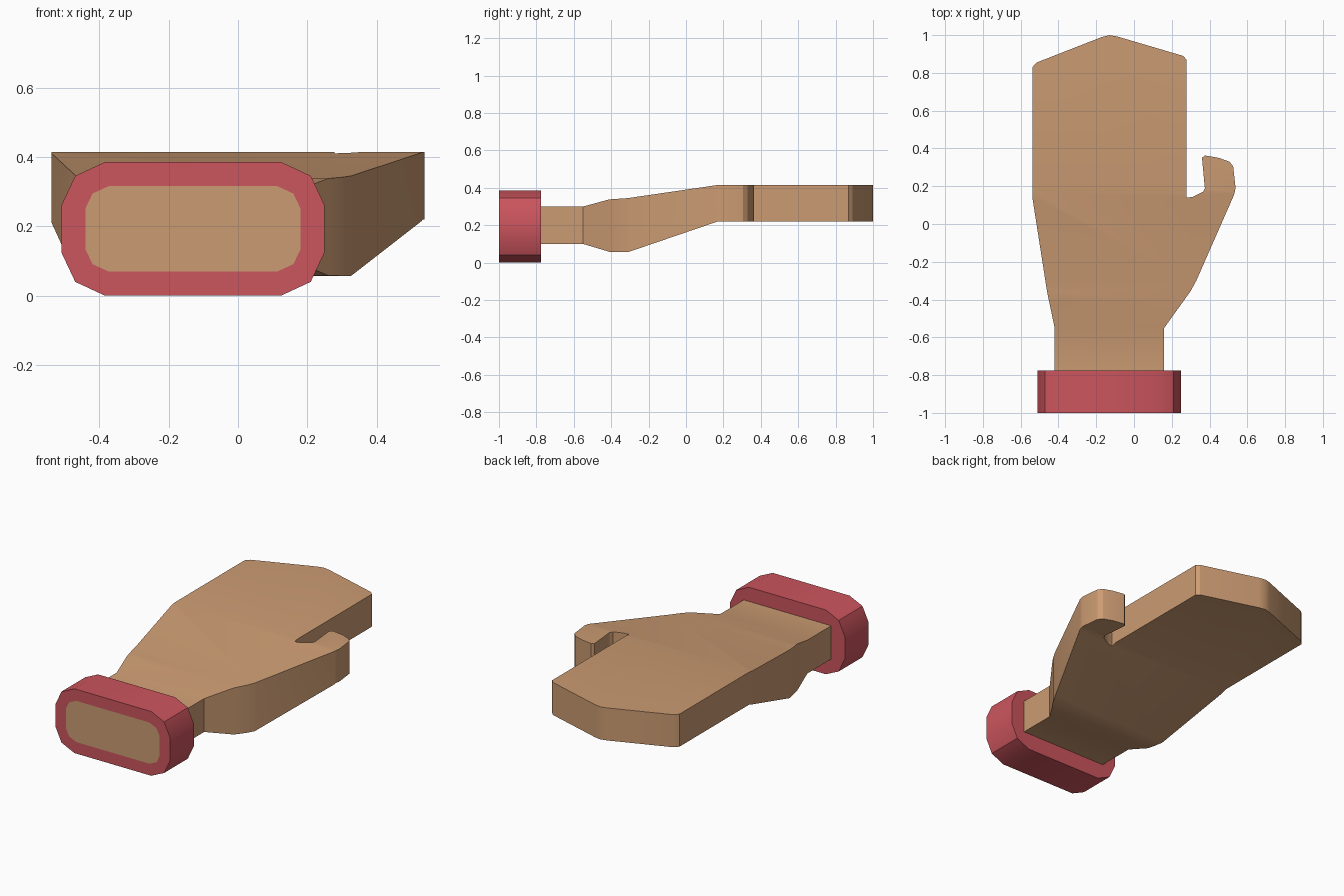
import bpy, bmesh

if "Cube" in bpy.data.objects:
    bpy.data.objects.remove(bpy.data.objects["Cube"])


def material(name, rgb):
    m = bpy.data.materials.new(name)
    m.diffuse_color = (*rgb, 1)
    m.use_nodes = True
    m.node_tree.nodes["Principled BSDF"].inputs["Base Color"].default_value = m.diffuse_color
    return m


skin = material("skin", (0.60, 0.33, 0.17))
red = material("red_cloth", (0.60, 0.09, 0.11))


def finish(bm, name, mat):
    if len(bm.faces) > 1:
        bmesh.ops.recalc_face_normals(bm, faces=bm.faces[:])
    me = bpy.data.meshes.new(name)
    bm.to_mesh(me)
    bm.free()
    ob = bpy.data.objects.new(name, me)
    bpy.context.collection.objects.link(ob)
    me.materials.append(mat)
    bpy.ops.object.select_all(action='DESELECT')
    ob.select_set(True)
    bpy.context.view_layer.objects.active = ob
    bpy.ops.object.shade_smooth_by_angle(angle=0.52)
    return ob


def bridge(bm, a, b):
    n = len(a)
    return [bm.faces.new((a[i], a[(i + 1) % n], b[(i + 1) % n], b[i])) for i in range(n)]


# Mitten-shaped hand: extruded outline, cut across and bent along its length
outline = [(-0.42, -0.79), (0.16, -0.79), (0.16, -0.55), (0.30, -0.355), (0.33, -0.30),
           (0.53, 0.155), (0.538, 0.19), (0.525, 0.305), (0.505, 0.33), (0.45, 0.35),
           (0.375, 0.363), (0.36, 0.35), (0.375, 0.19), (0.365, 0.17), (0.31, 0.143),
           (0.278, 0.14), (0.278, 0.87), (0.26, 0.89), (-0.09, 0.993), (-0.13, 1.0),
           (-0.17, 0.99), (-0.515, 0.855), (-0.538, 0.83), (-0.538, 0.14),
           (-0.46, -0.36), (-0.42, -0.55)]
# y, underside z, upper z
profile = [(-2.0, 0.10, 0.30), (-0.55, 0.10, 0.30), (-0.41, 0.058, 0.338),
           (-0.31, 0.056, 0.345), (0.17, 0.22, 0.415), (2.0, 0.22, 0.415)]


def height(y, side):
    for p, q in zip(profile, profile[1:]):
        if y <= q[0]:
            t = (y - p[0]) / (q[0] - p[0])
            return p[side] + t * (q[side] - p[side])


bm = bmesh.new()
low = [bm.verts.new((x, y, 0)) for x, y in outline]
top = [bm.verts.new((x, y, 1)) for x, y in outline]
bm.faces.new(low[::-1])
bm.faces.new(top)
bridge(bm, low, top)
for y, _, _ in profile[1:-1]:
    bmesh.ops.bisect_plane(bm, geom=bm.verts[:] + bm.edges[:] + bm.faces[:], dist=1e-4,
                           plane_co=(0, y, 0), plane_no=(0, 1, 0))
for v in bm.verts:
    v.co.z = height(v.co.y, 2 if v.co.z > 0.5 else 1)
finish(bm, "hand", skin)


# Twelve-sided rounded rectangle, mirrored from one quarter
def ring(bm, quarter, y):
    pts = list(quarter)
    pts += [(-x, z) for x, z in reversed(pts)]
    pts += [(-x, -z) for x, z in pts]
    return [bm.verts.new((x - 0.13, y, z + 0.1925)) for x, z in pts]


outer = [(0.38, 0.068), (0.34, 0.153), (0.255, 0.1925)]
inner = [(0.31, 0.06), (0.29, 0.102), (0.243, 0.1235)]

# Cuff
bm = bmesh.new()
hole, front, back = ring(bm, inner, -1), ring(bm, outer, -1), ring(bm, outer, -0.775)
bridge(bm, hole, front)
bridge(bm, front, back)
bm.faces.new(back)
finish(bm, "cuff", red)

# Flush forearm end inside the cuff
bm = bmesh.new()
face = bm.faces.new(ring(bm, inner, -1))
face.normal_update()
if face.normal.y > 0:
    face.normal_flip()
finish(bm, "forearm_end", skin)
